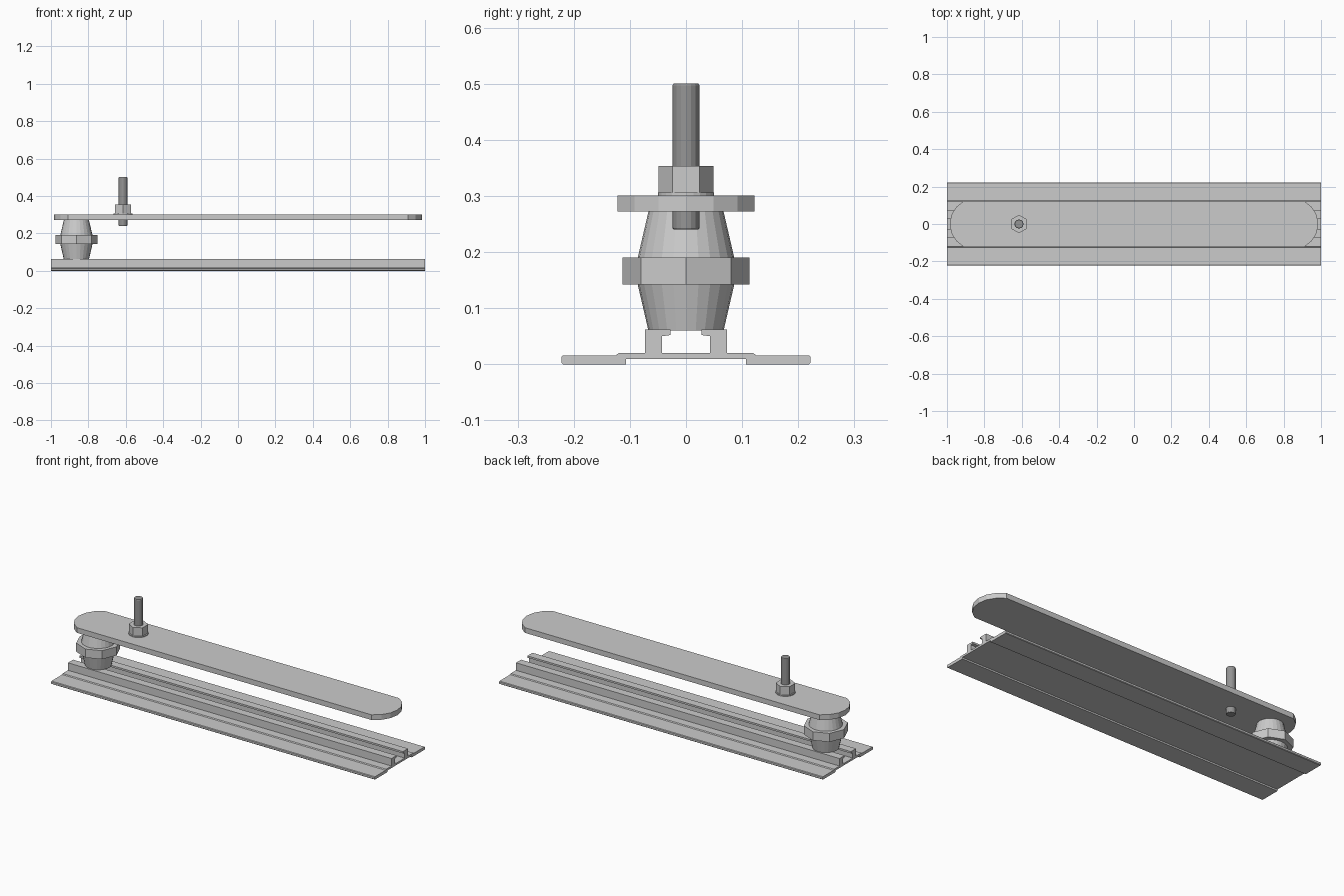
import bpy, bmesh, math

if "Cube" in bpy.data.objects:
    bpy.data.objects.remove(bpy.data.objects["Cube"])


def prism(name, points, to3d, vec):
    """Closed outline turned into a solid by extruding it along vec."""
    bm = bmesh.new()
    face = bm.faces.new([bm.verts.new(to3d(a, b)) for a, b in points])
    ext = bmesh.ops.extrude_face_region(bm, geom=[face])
    verts = [g for g in ext["geom"] if isinstance(g, bmesh.types.BMVert)]
    bmesh.ops.translate(bm, verts=verts, vec=vec)
    bmesh.ops.recalc_face_normals(bm, faces=bm.faces)
    return finish(name, bm)


def lathe(name, x, profile, sides, turn=0.0):
    """Capped turned solid from (radius, z) pairs, standing at (x, 0)."""
    bm = bmesh.new()
    rings = []
    for r, z in profile:
        angles = [turn + math.tau * i / sides for i in range(sides)]
        rings.append([bm.verts.new((x + r * math.cos(a), r * math.sin(a), z)) for a in angles])
    for lo, hi in zip(rings, rings[1:]):
        for i in range(sides):
            j = (i + 1) % sides
            bm.faces.new((lo[i], lo[j], hi[j], hi[i]))
    bm.faces.new(rings[0][::-1])
    bm.faces.new(rings[-1])
    return finish(name, bm)


def finish(name, bm):
    mesh = bpy.data.meshes.new(name)
    bm.to_mesh(mesh)
    bm.free()
    obj = bpy.data.objects.new(name, mesh)
    bpy.context.collection.objects.link(obj)
    return obj


# Slotted base rail: half cross-section (y, z), mirrored across y = 0
half = [(0.107, 0.009), (0.107, 0.0), (0.219, 0.0), (0.222, 0.003), (0.222, 0.013),
        (0.219, 0.016), (0.125, 0.016), (0.12, 0.02), (0.073, 0.02), (0.073, 0.062),
        (0.028, 0.062), (0.028, 0.052), (0.043, 0.05), (0.043, 0.02)]
section = half + [(-y, z) for y, z in reversed(half)]
prism("base_rail", section, lambda y, z: (-1, y, z), (2, 0, 0))

# Flat bar with shallow rounded ends
R, spread, end = 0.137, math.radians(63), 0.985
arc = [(end - R + R * math.cos(a), R * math.sin(a))
       for a in (spread * k / 3 for k in range(-3, 4))]
bar = arc + [(-x, -y) for x, y in arc]
prism("top_bar", bar, lambda x, y: (x, y, 0.272), (0, 0, 0.029))

# Standoff insulator: tapered body with octagonal collar
STANDOFF_X = -0.864
lathe("standoff_body", STANDOFF_X,
      [(0.067, 0.06), (0.086, 0.142), (0.086, 0.19), (0.067, 0.272)], 24)
lathe("standoff_collar", STANDOFF_X, [(0.113, 0.142), (0.113, 0.19)], 8)

# Terminal stud with washer and hex nut
STUD_X = -0.615
lathe("washer", STUD_X, [(0.05, 0.301), (0.05, 0.306)], 24)
lathe("hex_nut", STUD_X, [(0.049, 0.306), (0.049, 0.353)], 6, math.pi / 6)
stud = lathe("threaded_stud", STUD_X,
             [(0.022, 0.24), (0.024, 0.243), (0.024, 0.497), (0.022, 0.5)], 16)
dark = bpy.data.materials.new("dark_steel")
dark.diffuse_color = (0.3, 0.3, 0.3, 1)
dark.use_nodes = True
dark.node_tree.nodes["Principled BSDF"].inputs["Base Color"].default_value = dark.diffuse_color
stud.data.materials.append(dark)
